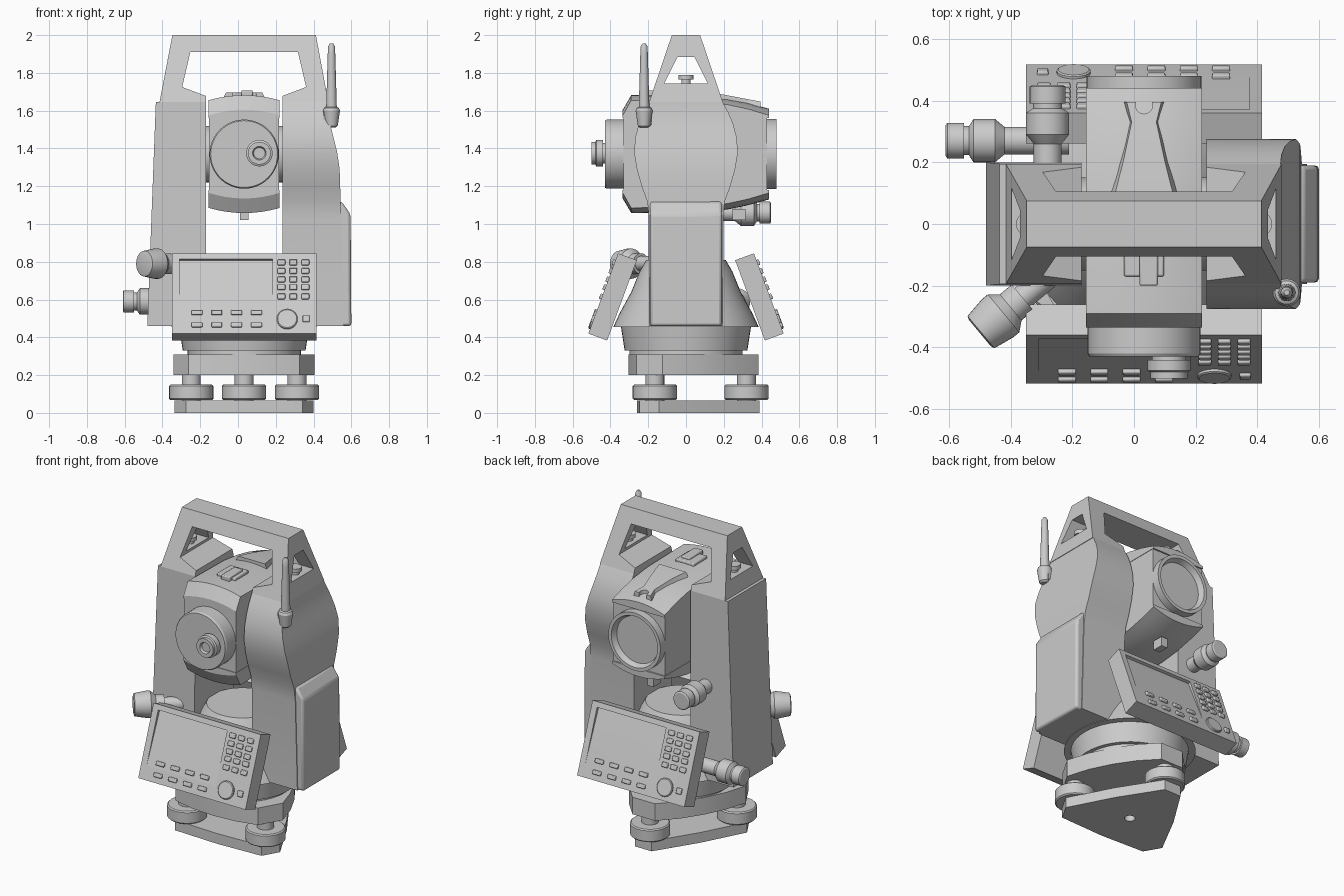
import bpy, bmesh
from math import sin, cos, pi, radians
from mathutils import Vector, Matrix

if "Cube" in bpy.data.objects:
    bpy.data.objects.remove(bpy.data.objects["Cube"])

XC = 0.0325   # centre line of the instrument
ZT = 1.37     # height of the telescope axis
I4 = Matrix.Identity(4)


def part(name, pieces, M=I4, bevel=0):
    """Each piece is a list of rings that are bridged and capped."""
    bm = bmesh.new()
    for rings in pieces:
        vs = [[bm.verts.new(M @ Vector(p)) for p in r] for r in rings]
        n = len(vs[0])
        for a, b in zip(vs, vs[1:]):
            for i in range(n):
                j = (i + 1) % n
                bm.faces.new((a[i], a[j], b[j], b[i]))
        bm.faces.new(vs[0][::-1])
        bm.faces.new(vs[-1])
    bmesh.ops.recalc_face_normals(bm, faces=bm.faces)
    me = bpy.data.meshes.new(name)
    bm.to_mesh(me)
    bm.free()
    ob = bpy.data.objects.new(name, me)
    bpy.context.collection.objects.link(ob)
    if bevel:
        b = ob.modifiers.new("bevel", 'BEVEL')
        b.width, b.segments, b.limit_method = bevel, 2, 'ANGLE'
    return ob


def rect(x0, x1, hy, z):
    return [(x0, -hy, z), (x1, -hy, z), (x1, hy, z), (x0, hy, z)]


def box(x, y, z, sx, sy, sz):
    return [[(x + a * sx / 2, y + b * sy / 2, z + c * sz / 2)
             for a, b in ((-1, -1), (1, -1), (1, 1), (-1, 1))] for c in (-1, 1)]


def lathe(profile, p, d, n=36):
    q = Vector((0, 0, 1)).rotation_difference(Vector(d).normalized())
    return [[Vector(p) + q @ Vector((r * cos(2 * pi * i / n), r * sin(2 * pi * i / n), h))
             for i in range(n)] for r, h in profile]


def cut(ob, cutter):
    m = ob.modifiers.new("cut", 'BOOLEAN')
    m.object, m.solver = cutter, 'EXACT'
    bpy.context.view_layer.update()
    dg = bpy.context.evaluated_depsgraph_get()
    me = bpy.data.meshes.new_from_object(ob.evaluated_get(dg))
    ob.modifiers.clear()
    ob.data = me
    bpy.data.objects.remove(cutter)


def tri_plate(back, z0, z1):
    """Three-cornered plate: half of one corner-and-side outline, repeated round."""
    pts = [Matrix.Rotation(-2 * pi * k / 3, 3, 'Z') @ Vector((x, y, 0))
           for k in range(3) for x, y in back]
    return [[(p.x + XC, p.y, z) for p in pts] for z in (z0, z1)]


# --- base plate, foot screws, tribrach ---
plate = part("base_plate", [tri_plate([(-.06, .39), (.06, .39), (.225, .13)], 0, .066)])
cut(plate, part("cutter", [lathe([(.032, -.05), (.032, .2)], (XC, 0, 0), (0, 0, 1))]))
side = [Matrix.Rotation(radians(120), 2) @ Vector((x, y)) for x, y in ((.15, -.295), (0, -.305), (-.15, -.295))]
part("tribrach_body", [tri_plate([(-.08, .385), (.08, .385)] + [tuple(v) for v in side], .2, .31)])
for i, (x, y) in enumerate(((-.28, -.165), (.28, -.165), (0, .32))):
    part(f"foot_screw_{i + 1}", [
        lathe([(.11, .068), (.117, .075), (.117, .143), (.11, .15)], (XC + x, y, 0), (0, 0, 1)),
        lathe([(.05, .04), (.05, .22)], (XC + x, y, 0), (0, 0, 1), 24)])
part("turning_ring", [lathe([(.30, .30), (.30, .33), (.325, .33), (.345, .46)], (XC, 0, 0), (0, 0, 1), 48)])
part("lower_housing", [lathe([(.385, .455), (.35, .53), (.29, .64), (.245, .75), (.21, .81)],
                             (XC, 0, 0), (0, 0, 1), 48)])

# --- side standards ---
part("left_standard", [[rect(-.48, -.17, .2, .46), rect(-.435, -.17, .195, 1.645)]])
sections = [(.56, .195, .46), (.545, .195, 1.03), (.543, .205, 1.12), (.541, .235, 1.2), (.538, .26, 1.29),
            (.525, .275, 1.38), (.505, .268, 1.46), (.488, .25, 1.53), (.478, .225, 1.59), (.475, .195, 1.645)]
part("right_standard", [[rect(.235, x, hy, z) for x, hy, z in sections]])
part("battery_cover", [[rect(.52, .6, .19, .46), rect(.52, .596, .19, 1.05), rect(.52, .548, .19, 1.12)]], bevel=.014)

# --- carrying handle, hollowed along y and along x ---
handle = part("carrying_handle", [[rect(XC - .448, XC + .446, .195, 1.645), rect(XC - .38, XC + .38, .075, 2)]])
half = [(.2025, 1.6), (.2025, 1.678), (.328, 1.725), (.285, 1.91)]
outline = half + [(-x, z) for x, z in half[::-1]]
cut(handle, part("cutter", [[[(XC + x, y, z) for x, z in outline] for y in (-.5, .5)]]))
window = [(-.115, 1.745), (.115, 1.745), (.045, 1.885), (-.045, 1.885)]
cut(handle, part("cutter", [[[(x, y, z) for y, z in window] for x in (-.8, .8)]]))
for s, n in ((-1, "left"), (1, "right")):
    part(f"handle_screw_{n}", [lathe([(.025, 1.70), (.025, 1.765), (.04, 1.765), (.04, 1.79)],
                                     (XC + s * .375, 0, 0), (0, 0, 1), 20)])

# --- telescope body with arched caps above and below ---
part("telescope_body", [box(XC, .05, ZT, .37, .76, .42)])
part("telescope_axle", [lathe([(.15, -.21), (.15, .21)], (XC, 0, ZT), (1, 0, 0))])


def arch(y, zs, zt):
    ring = [(-.188, y, .19)] + [(.188 * t / 4, y, zs + (zt - zs) * (1 - (t / 4) ** 2)) for t in range(-4, 5)]
    return ring + [(.188, y, .19)]


cap = [arch(-.335, .205, .235), arch(-.29, .285, .312), arch(.08, .278, .31),
       arch(.22, .262, .293), arch(.33, .238, .27), arch(.44, .205, .24)]
for s, n in ((1, "upper"), (-1, "lower")):
    part(f"telescope_{n}_cap", [cap], Matrix.Translation((XC, 0, ZT)) @ Matrix.Diagonal((1, 1, s, 1)))

# eyepiece and objective
part("eyepiece_housing", [lathe([(.183, .3), (.183, .42), (.177, .43)], (XC, 0, ZT), (0, -1, 0), 48)])
part("eyepiece", [lathe([(.055, .42), (.055, .44), (.07, .44), (.07, .475), (.06, .48), (.06, .5),
                         (.036, .5), (.03, .485)], (.113, 0, 1.375), (0, -1, 0))])
part("objective", [lathe([(.186, .4), (.186, .48), (.165, .48), (.15, .445)], (XC, 0, ZT), (0, 1, 0), 48)])

# open sight: flared plate with a notch, and a small ridge
sight = part("sight_plate", [[[(XC - w, y, z - .05), (XC + w, y, z - .05), (XC + w * .8, y, z), (XC - w * .8, y, z)]
             for y, w, z in ((.09, .12, 1.697), (.2, .085, 1.685), (.33, .05, 1.66), (.395, .07, 1.648))]])
cut(sight, part("cutter", [lathe([(.028, 1.5), (.028, 1.8)], (XC, .385, 0), (0, 0, 1), 20)]))
part("sight_ridge", [box(XC, -.1, 1.68, .13, .14, .03), box(XC + .015, -.13, 1.69, .06, .14, .036)], bevel=.006)
part("lower_sight_tab", [box(XC, .28, 1.05, .045, .07, .06)])

# --- focus and motion knobs ---
knob = [(.045, -.15), (.045, .06), (.07, .09), (.07, .16), (.047, .175), (.047, .19), (.058, .19), (.058, .245), (.05, .25)]
part("vertical_motion_knob", [lathe(knob, (-.28, .2, 1.06), (0, 1, 0))])
part("horizontal_motion_knob", [lathe(knob, (-.36, .27, .59), (-1, 0, 0))])
part("plummet_eyepiece", [lathe([(.04, -.08), (.04, .06), (.055, .06), (.055, .11), (.08, .14), (.08, .165),
                                 (.068, .235), (.055, .24)], (-.315, -.2, .79), (-.77, -.64, 0))])

# --- antenna ---
part("antenna", [lathe([(.022, 1.51), (.033, 1.52), (.045, 1.60), (.038, 1.615), (.028, 1.62), (.02, 1.9),
                        (.018, 1.94), (.009, 1.955)], (.495, -.222, 0), (0, 0, 1), 24)])
part("antenna_mount", [box(.475, -.21, 1.56, .05, .06, .07)])

# --- control panels, front and back ---
tilt = Matrix.Translation((0, -.517, .42)) @ Matrix.Rotation(radians(-20.3), 4, 'X')
for turn, n in ((0, "front"), (pi, "back")):
    M = Matrix.Translation((XC, 0, 0)) @ Matrix.Rotation(turn, 4, 'Z') @ tilt
    panel = part(f"{n}_panel", [box(0, .053, .2265, .765, .106, .453)], M)
    wedge = [(-.05, .085), (0, .085), (.018, .42), (-.05, .42)]
    cut(panel, part("cutter", [[[(x, y, z) for y, z in wedge] for x in (-.3425, .15)]], M))
    keys = [box(u, .004, v, .058, .032, .026) for u in (-.25, -.145, -.04, .065) for v in (.048, .117)]
    keys += [box(u, .002, v, .042, .028, .03) for u in (.197, .26, .324) for v in (.208, .26, .304, .352, .4)]
    keys.append(box(.328, .002, .082, .036, .028, .036))
    part(f"{n}_keys", keys, M, bevel=.005)
    part(f"{n}_dial", [lathe([(.055, -.01), (.055, .008), (.05, .012)], (.228, 0, .08), (0, -1, 0), 28)], M)

# smooth the curved parts, keep hard edges
for ob in bpy.context.scene.objects:
    ob.select_set(True)
    bpy.context.view_layer.objects.active = ob
bpy.ops.object.shade_smooth_by_angle(angle=radians(28))
